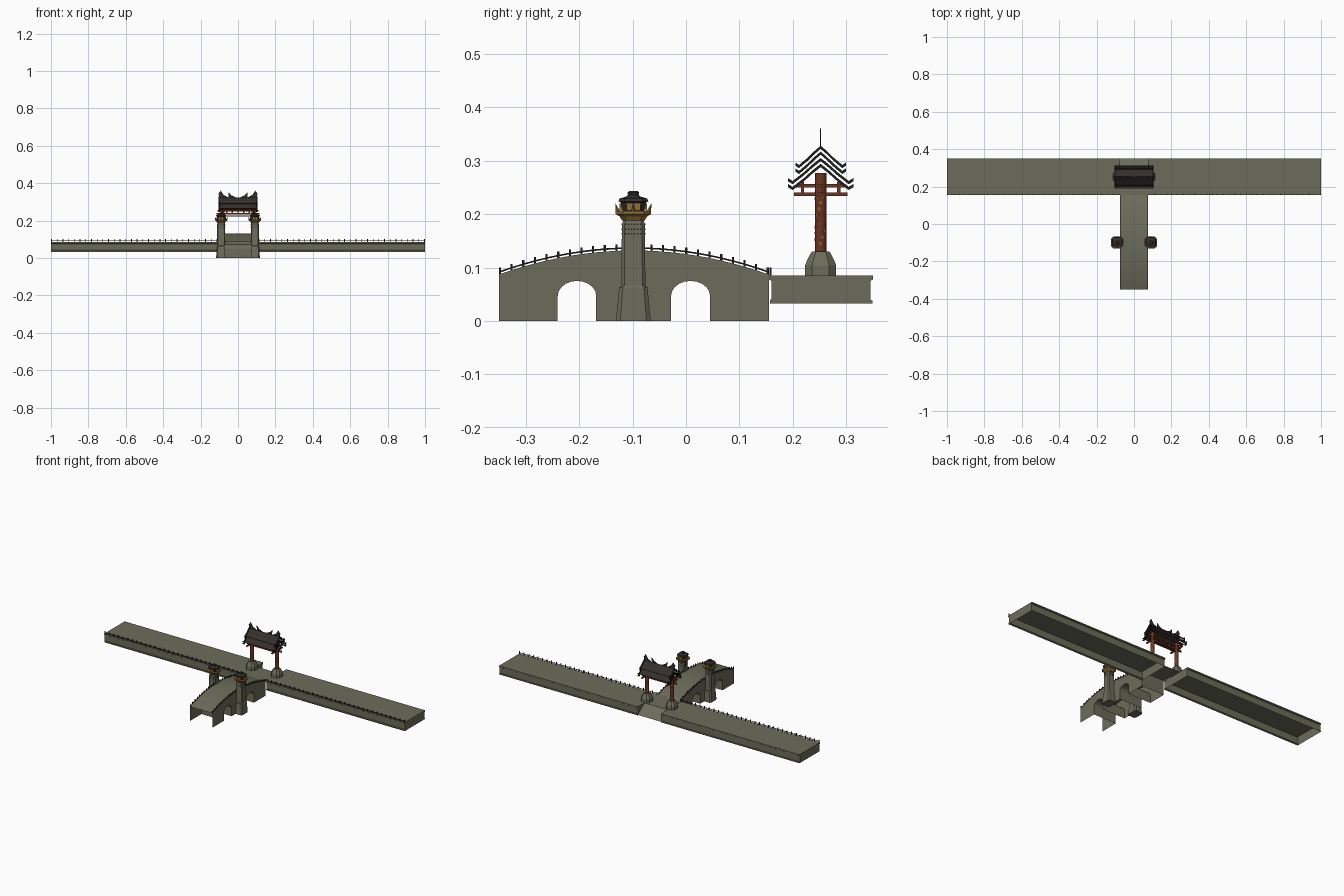
import bpy, bmesh, math
from mathutils import Matrix, Vector

if "Cube" in bpy.data.objects:
    bpy.data.objects.remove(bpy.data.objects["Cube"])


def material(name, rgb):
    m = bpy.data.materials.new(name)
    m.diffuse_color = (*rgb, 1)
    m.use_nodes = True
    m.node_tree.nodes["Principled BSDF"].inputs["Base Color"].default_value = m.diffuse_color
    return m


STONE = material("grey green stone", (0.15, 0.15, 0.105))
ROOF = material("dark roof tile", (0.035, 0.027, 0.026))
IRON = material("black iron", (0.014, 0.014, 0.014))
RUST = material("rust red wood", (0.15, 0.036, 0.016))
GOLD = material("old gold", (0.27, 0.155, 0.04))


def finish(name, bm, mat, recalc=True):
    if recalc:
        bmesh.ops.recalc_face_normals(bm, faces=bm.faces)
    me = bpy.data.meshes.new(name)
    bm.to_mesh(me)
    bm.free()
    me.materials.append(mat)
    ob = bpy.data.objects.new(name, me)
    bpy.context.collection.objects.link(ob)
    return ob


def extrude(name, pts, x0, x1, mat, skip=lambda a, b: False, caps=True, closed=True):
    """Sweep a (y, z) outline along x, leaving out skipped edges."""
    bm = bmesh.new()
    a = [bm.verts.new((x0, y, z)) for y, z in pts]
    b = [bm.verts.new((x1, y, z)) for y, z in pts]
    n = len(pts)
    for i in range(n if closed else n - 1):
        j = (i + 1) % n
        if not skip(pts[i], pts[j]):
            bm.faces.new((a[i], a[j], b[j], b[i]))
    if caps:
        bm.faces.new(a[::-1])
        bm.faces.new(b)
    return finish(name, bm, mat)


def rings(name, cx, cy, levels, mat, cut=0.3):
    """Chamfered square column from (z, half x, half y) levels."""
    bm = bmesh.new()
    loops = []
    k = 1 - cut
    shape = [(1, -k), (1, k), (k, 1), (-k, 1), (-1, k), (-1, -k), (-k, -1), (k, -1)]
    for z, hx, hy in levels:
        loops.append([bm.verts.new((cx + u * hx, cy + v * hy, z)) for u, v in shape])
    for p, q in zip(loops, loops[1:]):
        for i in range(8):
            bm.faces.new((p[i], p[(i + 1) % 8], q[(i + 1) % 8], q[i]))
    bm.faces.new(loops[0][::-1])
    bm.faces.new(loops[-1])
    return finish(name, bm, mat)


def boxes(name, items, mat):
    """Many boxes in one object: (centre, size, optional turn about z)."""
    bm = bmesh.new()
    for c, s, *turn in items:
        m = Matrix.Translation(c)
        if turn:
            m = m @ Matrix.Rotation(turn[0], 4, 'Z')
        bmesh.ops.create_cube(bm, size=1, matrix=m @ Matrix.Diagonal((*s, 1)))
    return finish(name, bm, mat)


# Arched bridge: side walls, deck and vaults, open underneath and at the ends
Y0, Y1, HW = -0.35, 0.155, 0.075


def arc(y):
    return 0.087 + 0.045 * (1 - ((y + 0.0975) / 0.2525) ** 2)


outline = [(Y0, 0)]
outline += [(y, arc(y)) for y in [Y0 + (Y1 - Y0) * i / 22 for i in range(23)]]
outline += [(Y1, 0)]
for left, right in ((-0.028, 0.045), (-0.24, -0.168)):
    mid, r = (left + right) / 2, (right - left) / 2
    outline.append((right, 0))
    outline += [(mid + r * math.cos(t), 0.047 + 0.028 * math.sin(t))
                for t in [math.pi * i / 10 for i in range(11)]]
    outline.append((left, 0))


def open_edge(a, b):
    return (a[1] == 0 and b[1] == 0) or (abs(a[0] - b[0]) < 1e-6 and a[0] in (Y0, Y1))


extrude("bridge", outline, -HW, HW, STONE, open_edge)

# Bridge railings
N = 23
ys = [Y0 + 0.002 + (Y1 - Y0 - 0.004) * i / N for i in range(N + 1)]
for s, side in ((-1, "left"), (1, "right")):
    x = s * (HW - 0.002)
    boxes("bridge_posts_" + side, [((x, y, arc(y) + 0.004), (0.004, 0.004, 0.016)) for y in ys], IRON)
    strip = [(y, arc(y) + 0.006) for y in ys] + [(y, arc(y) + 0.003) for y in reversed(ys)]
    extrude("bridge_rail_" + side, strip, x - 0.001, x + 0.001, IRON)

# Promenade halves with a cornice and a foot, open underneath
wall = [(0.157, 0.033), (0.157, 0.039), (0.160, 0.042), (0.160, 0.075), (0.155, 0.078),
        (0.155, 0.085), (0.350, 0.085), (0.350, 0.078), (0.345, 0.075), (0.345, 0.040),
        (0.349, 0.038), (0.349, 0.033)]
for s, side in ((-1, "left"), (1, "right")):
    extrude("promenade_" + side, wall, s * 0.077, s, STONE,
            lambda a, b: a[1] == 0.033 and b[1] == 0.033)
    boxes("promenade_posts_" + side,
          [((s * (0.082 + 0.0305 * i), 0.158, 0.0925), (0.004, 0.004, 0.015)) for i in range(31)], IRON)
    boxes("promenade_rail_" + side, [((s * 0.538, 0.158, 0.0915), (0.92, 0.002, 0.003))], IRON)

# Landing and ramp between the halves
extrude("landing_ramp", [(Y1, 0.087), (0.285, 0.084), (0.349, 0.036)], -0.077, 0.077, STONE,
        caps=False, closed=False)

# Bridge towers with lantern heads
TY = -0.0985
for s, side in ((-1, "left"), (1, "right")):
    cx = s * 0.09
    rings("tower_shaft_" + side, cx, TY,
          [(0, 0.027, 0.0325), (0.063, 0.0235, 0.0265), (0.066, 0.022, 0.0225),
           (0.18, 0.021, 0.0215), (0.19, 0.019, 0.019)], STONE, 0.25)
    holes = []
    for z in (0.163, 0.172, 0.181):
        for i in range(6):
            d = -0.014 + 0.0056 * i
            for e in (-1, 1):
                holes.append(((cx + d, TY + e * 0.0214, z), (0.003, 0.002, 0.003)))
                holes.append(((cx + e * 0.0209, TY + d, z), (0.002, 0.003, 0.003)))
    boxes("tower_holes_" + side, holes, IRON)
    rings("tower_skirt_" + side, cx, TY,
          [(0.188, 0.021, 0.021), (0.196, 0.026, 0.026), (0.2, 0.033, 0.033), (0.206, 0.033, 0.033)],
          GOLD, 0.4)
    rings("tower_lantern_" + side, cx, TY,
          [(0.206, 0.020, 0.020), (0.222, 0.024, 0.024), (0.224, 0.028, 0.028),
           (0.229, 0.026, 0.026), (0.233, 0.013, 0.013), (0.236, 0.010, 0.010),
           (0.240, 0.011, 0.011), (0.243, 0.008, 0.008)], ROOF, 0.4)
    trim = []
    for e in (-1, 1):
        trim.append(((cx, TY + e * 0.0225, 0.213), (0.026, 0.006, 0.013)))
        trim.append(((cx + e * 0.0225, TY, 0.213), (0.006, 0.026, 0.013)))
    boxes("tower_panels_" + side, trim, GOLD)
    bm = bmesh.new()
    for i in range(4):
        a = i * math.pi / 2
        m = Matrix.Translation((cx + 0.031 * math.cos(a), TY + 0.031 * math.sin(a), 0.211))
        m = m @ Matrix.Rotation(a, 4, 'Z') @ Matrix.Rotation(0.3, 4, 'Y')
        bmesh.ops.create_cone(bm, cap_ends=True, segments=4, radius1=0.005, radius2=0,
                              depth=0.02, matrix=m)
    finish("tower_horns_" + side, bm, GOLD)

# Gate pedestals and posts
GY, GX = 0.252, 0.083
for s, side in ((-1, "left"), (1, "right")):
    cx = s * GX
    rings("gate_pedestal_" + side, cx, GY,
          [(0.084, 0.029, 0.029), (0.104, 0.029, 0.029), (0.112, 0.026, 0.026),
           (0.126, 0.019, 0.019), (0.13, 0.016, 0.016)], STONE, 0.45)
    bm = bmesh.new()
    bmesh.ops.create_cone(bm, cap_ends=True, segments=12, radius1=0.0105, radius2=0.0105,
                          depth=0.149, matrix=Matrix.Translation((cx, GY, 0.2025)))
    finish("gate_post_" + side, bm, RUST)
    marks = []
    for i in range(26):
        a = i * 2.2
        marks.append(((cx + 0.0102 * math.cos(a), GY + 0.0102 * math.sin(a), 0.145 + 0.0038 * i),
                      (0.002, 0.004, 0.005), a))
    boxes("gate_post_marks_" + side, marks, GOLD)
    # Brackets across each post
    boxes("gate_brackets_" + side,
          [((cx, GY, 0.253), (0.008, 0.092, 0.006)), ((cx, GY, 0.237), (0.008, 0.1, 0.006))]
          + [((cx, GY + e * 0.034, 0.247), (0.006, 0.006, 0.026)) for e in (-1, 1)], RUST)

# Gate beams
boxes("gate_beams",
      [((0, GY, 0.237), (0.23, 0.008, 0.008)), ((0, GY, 0.253), (0.22, 0.008, 0.007)),
       ((0, GY, 0.225), (0.166, 0.006, 0.006))]
      + [((0, GY + e * 0.034, 0.257), (0.19, 0.006, 0.006)) for e in (-1, 1)]
      + [((x * 0.03, GY, 0.245), (0.008, 0.006, 0.012)) for x in (-2, -1, 0, 1, 2)], RUST)


# Two tiered gate roof: thin tile sheets with barge boards at the ends
def slope(w, h, top, drop):
    half = [(1, -0.88), (0.86, -1), (0.5, -0.6), (0.25, -0.28)]
    right = [(GY + u * w, top - drop + v * h) for u, v in half]
    left = [(2 * GY - y, z) for y, z in right]
    return left + [(GY, top - drop)] + right[::-1]


for tier, w, h, top, hl in (("lower", 0.061, 0.043, 0.305, 0.1), ("upper", 0.047, 0.036, 0.328, 0.1)):
    extrude("gate_roof_" + tier, slope(w, h, top, 0.004), -hl, hl, ROOF, caps=False, closed=False)
    for s, side in ((-1, "left"), (1, "right")):
        for d, part in ((0, "outer"), (0.011, "inner")):
            board = slope(w, h, top, d) + slope(w, h, top, d + 0.006)[::-1]
            extrude(f"gate_barge_{part}_{tier}_{side}", board, s * (hl - 0.003), s * (hl + 0.003), IRON)

# Swept ridge horns
bm = bmesh.new()
for s in (-1, 1):
    for horn in ([(0.05, 0.322), (0.098, 0.322), (0.105, 0.342), (0.092, 0.36), (0.078, 0.338)],
                 [(0.008, 0.322), (0.05, 0.322), (0.052, 0.352), (0.036, 0.335)]):
        f = bm.faces.new([bm.verts.new((s * x, GY - 0.001, z)) for x, z in horn])
        ext = bmesh.ops.extrude_face_region(bm, geom=[f])["geom"]
        bmesh.ops.translate(bm, vec=Vector((0, 0.002, 0)),
                            verts=[g for g in ext if isinstance(g, bmesh.types.BMVert)])
finish("gate_ridge_horns", bm, ROOF)
